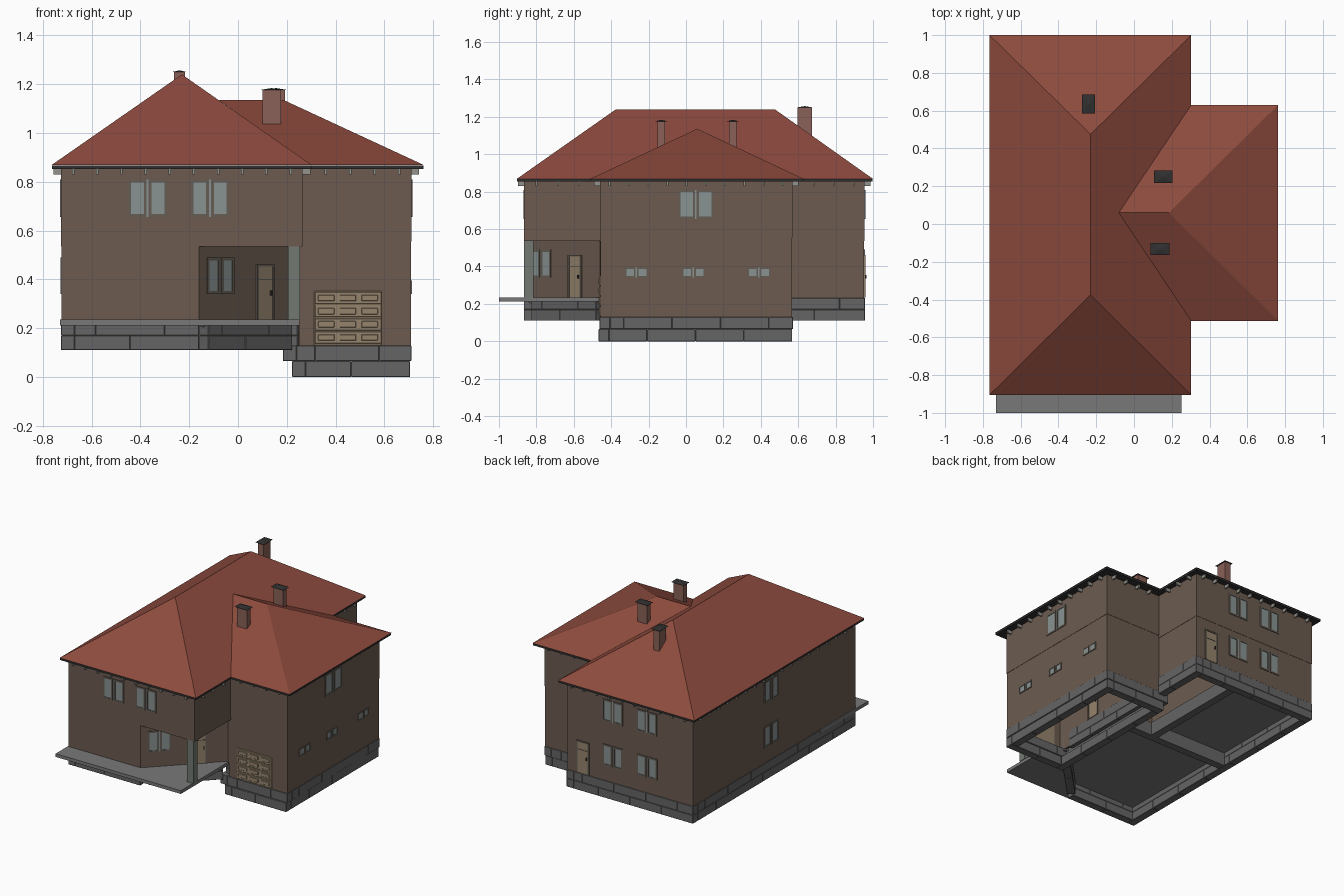
import bpy, bmesh, math
from mathutils import Matrix, Vector

if "Cube" in bpy.data.objects:
    bpy.data.objects.remove(bpy.data.objects["Cube"])


def mat(name, r, g, b):
    m = bpy.data.materials.new(name)
    m.diffuse_color = (r, g, b, 1)
    m.use_nodes = True
    m.node_tree.nodes["Principled BSDF"].inputs["Base Color"].default_value = m.diffuse_color
    return m


WALL = mat("brown_plaster", .15, .105, .08)
ROOF = mat("red_tile", .27, .07, .048)
DARK = mat("dark_trim", .03, .03, .03)
STONE = mat("grey_stone", .13, .13, .13)
SLAB = mat("grey_concrete", .19, .19, .19)
PILLAR = mat("grey_green_plaster", .17, .19, .17)
BRICK = mat("chimney_brick", .25, .12, .095)
GLASS = mat("window_glass", .25, .29, .29)
FRAME = mat("window_frame", .13, .11, .09)
WOOD = mat("tan_wood", .3, .23, .15)
TAIL = mat("pale_rafter", .3, .29, .26)


def finish(name, bm, mats):
    me = bpy.data.meshes.new(name)
    bm.to_mesh(me)
    bm.free()
    for m in mats:
        me.materials.append(m)
    ob = bpy.data.objects.new(name, me)
    bpy.context.collection.objects.link(ob)
    return ob


def add_box(bm, lo, hi, mi, frame):
    lo, hi = Vector(lo), Vector(hi)
    size = Matrix.Diagonal((*(hi - lo), 1))
    vs = bmesh.ops.create_cube(bm, size=1, matrix=frame @ Matrix.Translation((lo + hi) / 2) @ size)["verts"]
    for f in {f for v in vs for f in v.link_faces}:
        f.material_index = mi


def boxes(name, items, mats, frame=Matrix()):
    """items: (low corner, high corner, material index)"""
    bm = bmesh.new()
    for item in items:
        add_box(bm, *item, frame)
    return finish(name, bm, mats)


def bevel(ob, width):
    mod = ob.modifiers.new("bevel", "BEVEL")
    mod.width, mod.segments = width, 1


def mesh(name, verts, faces, m):
    bm = bmesh.new()
    vs = [bm.verts.new(v) for v in verts]
    for f in faces:
        bm.faces.new([vs[i] for i in f])
    bmesh.ops.recalc_face_normals(bm, faces=bm.faces)
    return finish(name, bm, [m])


def shell(name, outline, z0, z1, m, thick=.015):
    n = len(outline)
    vs = [(x, y, z) for z in (z0, z1) for x, y in outline]
    ob = mesh(name, vs, [(i, (i + 1) % n, n + (i + 1) % n, n + i) for i in range(n)], m)
    mod = ob.modifiers.new("thickness", "SOLIDIFY")
    mod.thickness, mod.offset, mod.use_even_offset = thick, -1, True
    return ob


def plate(name, outline, z0, z1, m):
    n = len(outline)
    vs = [(x, y, z) for z in (z0, z1) for x, y in outline]
    fs = [range(n), range(n, 2 * n)] + [(i, (i + 1) % n, n + (i + 1) % n, n + i) for i in range(n)]
    return mesh(name, vs, fs, m)


def rect(x0, y0, x1, y1):
    return [(x0, y0), (x1, y0), (x1, y1), (x0, y1)]


def face_frame(x, y, deg):
    return Matrix.Translation((x, y, 0)) @ Matrix.Rotation(math.radians(deg), 4, "Z")


# walls, two storeys; the ground floor has a diagonal porch corner
wing = rect(.265, -.46, .71, .57)
porch_main = [(-.723, -.863), (-.16, -.863), (.242, -.46), (.263, -.46), (.263, .953), (-.723, .953)]
shell("main_upper_walls", rect(-.725, -.865, .265, .955), .535, .86, WALL)
shell("main_lower_walls", porch_main, .22, .54, WALL)
shell("wing_upper_walls", wing, .555, .86, WALL)
shell("wing_lower_walls", rect(.25, -.458, .708, .568), .12, .56, WALL)
plate("upper_floor", rect(-.715, -.86, .26, .945), .536, .55, WALL)
plate("wing_upper_floor", rect(.265, -.45, .7, .56), .556, .57, WALL)
plate("front_floor", [(-.71, -.85), (-.17, -.85), (.22, -.46), (.24, .1), (-.71, .1)], .205, .22, SLAB)
plate("back_left_floor", rect(-.71, .1, -.07, .94), .205, .22, SLAB)
plate("porch_slab", rect(-.73, -1, .252, -.465), .212, .235, SLAB)
boxes("porch_pillar", [((.205, -.865, .235), (.255, -.815, .536), 0)], [PILLAR])
boxes("inner_walls", [((-.71, .09, .22), (.25, .105, .54), 0), ((-.08, .105, .22), (-.065, .94, .54), 0)], [WALL])


# stone foundation, two courses of blocks following the outline
def course(name, outline, z0, z1, shift, w=.055):
    bm = bmesh.new()
    for i, a in enumerate(outline):
        a, b = Vector(a), Vector(outline[(i + 1) % len(outline)])
        d = b - a
        length = d.length
        n = max(1, round(length / .27))
        step = length / n
        cuts = [step * k for k in range(n + 1)]
        if shift and n > 1:
            cuts = [0] + [step * (k + .5) for k in range(n)] + [length]
        cuts[0] = min(w, length / 2)
        frame = face_frame(a.x, a.y, math.degrees(math.atan2(d.y, d.x)))
        for p, q in zip(cuts, cuts[1:]):
            add_box(bm, (p, 0, z0), (q, w, z1), 0, frame)
    bevel(finish(name, bm, [STONE]), .002)


main_foot = [(-.725, -.867), (-.16, -.867), (.222, -.483), (.267, -.4), (.267, .957), (-.725, .957)]
course("main_foundation_lower", main_foot, .11, .17, False)
course("main_foundation_upper", main_foot, .17, .232, True)
course("wing_foundation_lower", rect(.222, -.467, .705, .568), 0, .065, False)
course("wing_foundation_upper", rect(.185, -.462, .71, .572), .065, .13, True)
boxes("inner_foundation", [((-.67, .07, .11), (.21, .125, .205), 0),
                           ((-.1, .125, .11), (-.045, .9, .205), 0)], [STONE])

# hipped roofs
E = .868
mesh("main_roof", [(-.765, -.905, E), (.303, -.905, E), (.303, 1, E), (-.765, 1, E),
                   (-.23, -.375, 1.24), (-.23, .475, 1.24)],
     [(0, 1, 4), (1, 2, 5, 4), (2, 3, 5), (3, 0, 4, 5), (3, 2, 1, 0)], ROOF)
mesh("wing_roof", [(.3, -.513, E), (.763, -.513, E), (.763, .63, E), (.3, .63, E),
                   (-.08, .06, 1.136), (.185, .06, 1.136)],
     [(0, 1, 5, 4), (1, 2, 5), (2, 3, 4, 5), (3, 2, 1, 0)], ROOF)
plate("main_fascia", rect(-.763, -.903, .301, .998), .853, .867, DARK)
plate("wing_fascia", rect(.29, -.511, .761, .628), .853, .867, DARK)


# rafter tails under the eaves
def tails(name, x, y, deg, length, n):
    pts = [length * ((i + .5) / n - .5) for i in range(n)]
    boxes(name, [((p - .005, -.032, .83), (p + .005, 0, .855), 0) for p in pts], [TAIL], face_frame(x, y, deg))


for name, *args in [("front", -.23, -.865, 0, .99, 10), ("back", -.23, .955, 180, .99, 10),
                    ("left", -.725, .045, -90, 1.82, 18), ("right_front", .265, -.685, 90, .34, 3),
                    ("right_back", .265, .79, 90, .32, 3), ("wing_front", .51, -.46, 0, .4, 4),
                    ("wing_back", .51, .57, 180, .4, 4), ("wing_right", .71, .055, 90, 1.03, 10)]:
    tails(name + "_rafter_tails", *args)


# windows and doors; local -y points out of the wall
def window(name, x, y, deg, w, z0, z1):
    h, t = w / 2, min(.012, (z1 - z0) * .15)
    items = [((-h, -.002, z0), (h, .004, z1), 1)]
    for s in (-1, 1):
        a, b = sorted((s * .004, s * h))
        items += [((a, -.005, z0), (a + t, .002, z1), 0), ((b - t, -.005, z0), (b, .002, z1), 0),
                  ((a, -.005, z0), (b, .002, z0 + t), 0), ((a, -.005, z1 - t), (b, .002, z1), 0)]
    boxes(name, items, [FRAME, GLASS], face_frame(x, y, deg))


def door(name, x, y, deg, w, z0, z1):
    h, t = w / 2, .01
    boxes(name, [((-h, -.003, z0), (h, .004, z1), 0), ((-h, -.007, z0), (-h + t, .002, z1), 1),
                 ((h - t, -.007, z0), (h, .002, z1), 1), ((-h, -.007, z1 - t), (h, .002, z1), 1),
                 ((-h + t, -.005, z1 - .065), (h - t, .002, z1 - .06), 1),
                 ((h - .022, -.012, z0 + .1), (h - .016, 0, z0 + .12), 2)],
          [WOOD, FRAME, DARK], face_frame(x, y, deg))


UP, LOW = (.655, .81), (.34, .49)
for i, x in enumerate((-.37, -.115)):
    window(f"front_window_{i}", x, -.865, 0, .16, *UP)
for i, x in enumerate((-.095, -.362)):
    window(f"back_upper_window_{i}", x, .955, 180, .16, *UP)
    window(f"back_lower_window_{i}", x, .953, 180, .16, *LOW)
window("left_upper_window", -.725, .08, -90, .16, *UP)
window("left_lower_window", -.723, .08, -90, .16, *LOW)
window("wing_window", .71, .053, 90, .19, *UP)
for i, y in enumerate((-.265, .04, .39)):
    window(f"garage_window_{i}", .708, y, 90, .125, .34, .395)
window("porch_window", -.073, -.776, 45, .155, *LOW)
door("porch_door", .11, -.593, 45, .1, .235, .462)
door("back_door", .14, .953, 180, .1, .235, .462)
door("garage_inner_door", .266, -.1, 90, .1, .235, .462)

# panelled garage door
panels = [((-.138, -.003, .13), (.138, .018, .352), 0)]
for r in range(4):
    z = .137 + r * .054
    panels.append(((-.135, -.006, z), (.135, 0, z + .049), 0))
    for c in range(3):
        x = -.13 + c * .089
        panels.append(((x + .008, -.01, z + .012), (x + .075, 0, z + .038), 0))
bevel(boxes("garage_door", panels, [WOOD], face_frame(.45, -.458, 0)), .002)


# brick chimneys with a thin dark cap
def chimney(name, x, y, hx, hy, z0, z1):
    boxes(name, [((x - hx, y - hy, z0), (x + hx, y + hy, z1 - .008), 0)], [BRICK])
    a, b = hx + .012, hy + .012
    c = rect(x - a, y - b, x + a, y + b)
    mesh(name + "_cap", [(*p, z1 - .008) for p in c] + [(x, y, z1)],
         [(3, 2, 1, 0)] + [(i, (i + 1) % 4, 4) for i in range(4)], DARK)


chimney("main_chimney", -.24, .635, .022, .038, 1.0, 1.257)
chimney("wing_back_chimney", .155, .25, .038, .02, .98, 1.184)
chimney("wing_front_chimney", .138, -.133, .038, .02, .98, 1.184)
